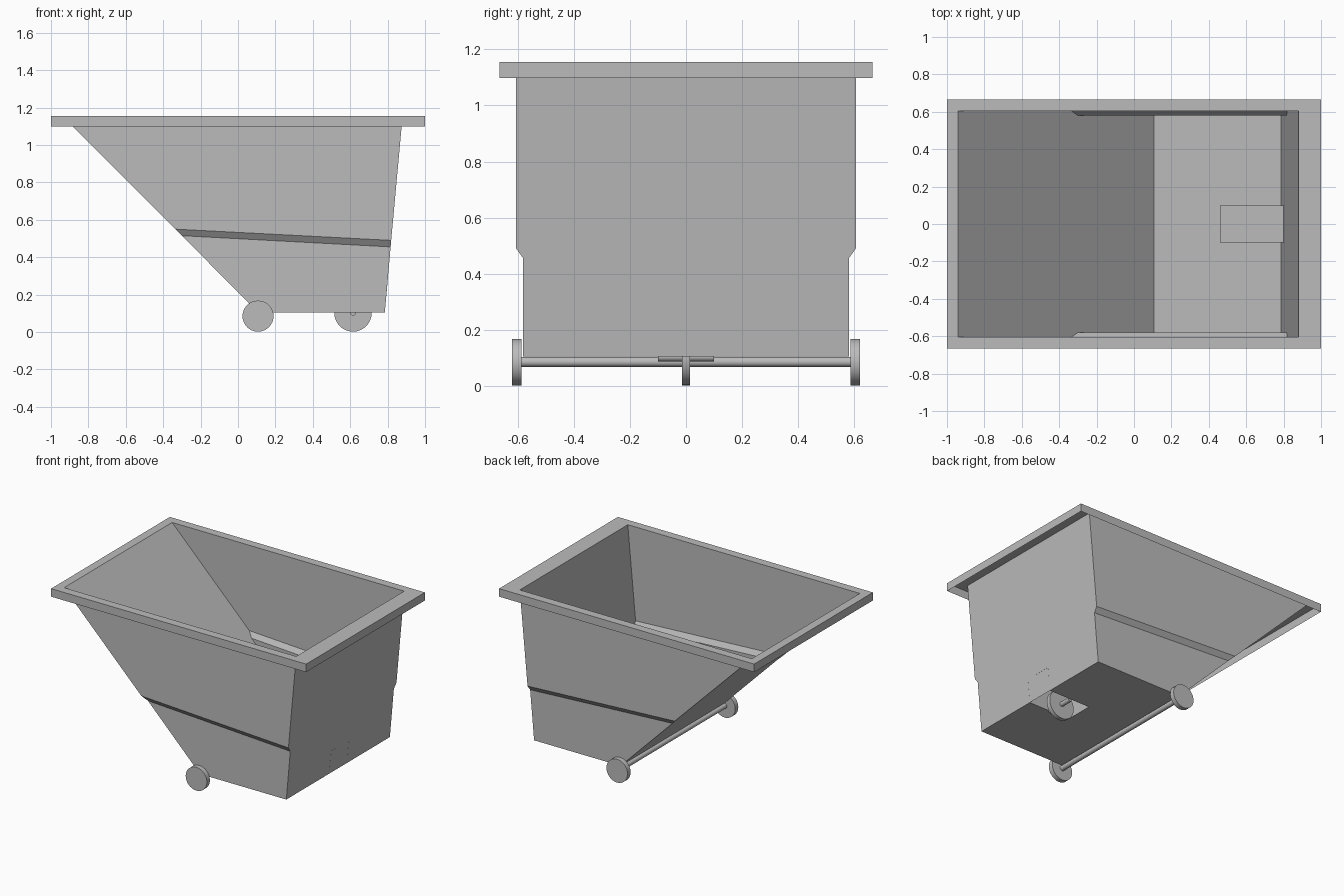
import bpy
import bmesh
import math
from mathutils import Matrix, Vector

cube = bpy.data.objects.get("Cube")
if cube:
    bpy.data.objects.remove(cube, do_unlink=True)

# One plain grey for the whole cart
GREY = (0.5, 0.5, 0.5, 1.0)
grey = bpy.data.materials.new("plain grey")
grey.use_nodes = True
grey.diffuse_color = GREY
bsdf = next(n for n in grey.node_tree.nodes if n.type == 'BSDF_PRINCIPLED')
bsdf.inputs["Base Color"].default_value = GREY


def finish(name, bm):
    mesh = bpy.data.meshes.new(name)
    bm.to_mesh(mesh)
    bm.free()
    mesh.materials.append(grey)
    obj = bpy.data.objects.new(name, mesh)
    bpy.context.collection.objects.link(obj)
    return obj


def loft(bm, levels):
    """Join rectangular rings given as (x0, z0, x1, z1, half width)."""
    rings = [[bm.verts.new(p) for p in
              ((x0, -w, z0), (x1, -w, z1), (x1, w, z1), (x0, w, z0))]
             for x0, z0, x1, z1, w in levels]
    for low, high in zip(rings, rings[1:]):
        for i in range(4):
            j = (i + 1) % 4
            bm.faces.new((low[i], low[j], high[j], high[i]))


def quad(bm, *points):
    bm.faces.new([bm.verts.new(p) for p in points])


def cylinder(name, x, y, z, radius, length, sides=32):
    bm = bmesh.new()
    turn = Matrix.Translation(Vector((x, y, z))) @ Matrix.Rotation(math.pi / 2, 4, 'X')
    bmesh.ops.create_cone(bm, cap_ends=True, segments=sides, radius1=radius,
                          radius2=radius, depth=length, matrix=turn)
    for face in bm.faces:
        face.smooth = len(face.verts) == 4
    for edge in bm.edges:
        edge.smooth = all(len(f.verts) == 4 for f in edge.link_faces)
    return finish(name, bm)


FLOOR, TOP, LIP = 0.105, 1.155, 1.098
HEEL, TOE = 0.107, 0.785
LOWER, UPPER = 0.58, 0.605

# Sheet tub with a sloped dumping side and a stepped ledge
bm = bmesh.new()
loft(bm, [(HEEL, FLOOR, TOE, FLOOR, LOWER),
          (-0.30, 0.515, 0.816, 0.455, LOWER),
          (-0.335, 0.55, 0.819, 0.49, UPPER),
          (-0.94, TOP, 0.88, TOP, UPPER)])

# Floor around the wheel pocket
PX, PW, PZ, PEND = 0.46, 0.10, 0.27, 0.80
for x0, x1, y0, y1 in ((HEEL, PX, -LOWER, LOWER),
                       (PX, TOE, -LOWER, -PW), (PX, TOE, PW, LOWER)):
    quad(bm, (x0, y0, FLOOR), (x0, y1, FLOOR), (x1, y1, FLOOR), (x1, y0, FLOOR))
bmesh.ops.remove_doubles(bm, verts=bm.verts, dist=0.0005)
finish("tub", bm)

# Raised pocket that houses the centre wheel
bm = bmesh.new()
for y in (-PW, PW):
    quad(bm, (PX, y, FLOOR), (TOE, y, FLOOR), (PEND, y, PZ), (PX, y, PZ))
quad(bm, (PX, -PW, PZ), (PEND, -PW, PZ), (PEND, PW, PZ), (PX, PW, PZ))
quad(bm, (PX, -PW, FLOOR), (PX, -PW, PZ), (PX, PW, PZ), (PX, PW, FLOOR))
bmesh.ops.remove_doubles(bm, verts=bm.verts, dist=0.0005)
bmesh.ops.recalc_face_normals(bm, faces=bm.faces)
finish("wheel_pocket", bm)

# Folded rim, hollow underneath
bm = bmesh.new()
loft(bm, [(-1, LIP, 1, LIP, 0.665),
          (-1, TOP, 1, TOP, 0.665),
          (-0.94, TOP, 0.88, TOP, UPPER)])
finish("rim", bm)

# Main wheels and axle
for side, sign in (("left", 1), ("right", -1)):
    cylinder(side + "_main_wheel", HEEL, sign * 0.603, 0.085, 0.083, 0.034)
cylinder("main_axle", HEEL, 0, 0.086, 0.018, 1.18, 16)

# Centre wheel and its short axle
cylinder("centre_wheel", 0.615, 0, 0.102, 0.10, 0.03)
cylinder("centre_axle", 0.615, 0, 0.104, 0.016, 2 * PW, 16)
